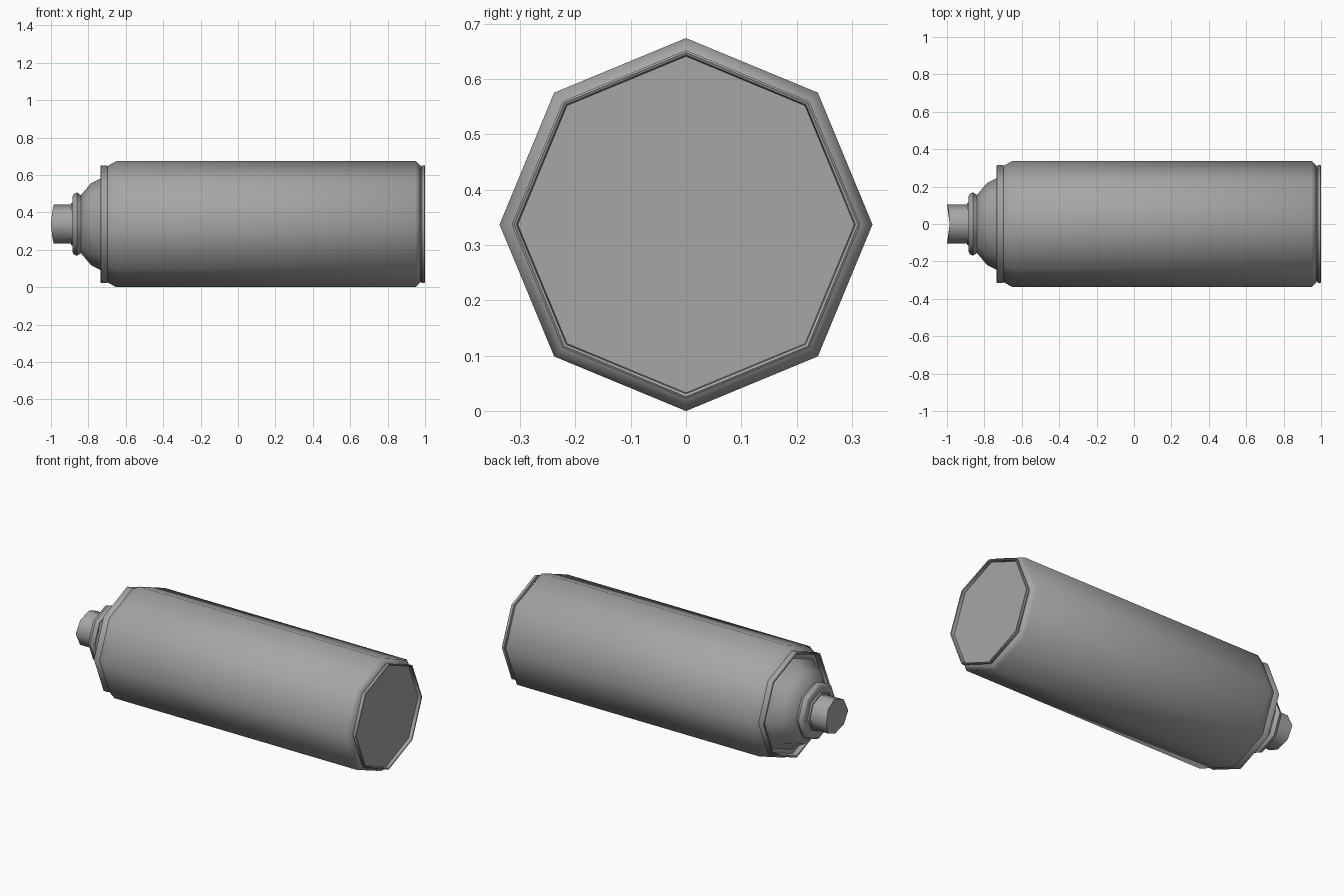
import bpy
import bmesh
from math import sin, cos, pi, radians

cube = bpy.data.objects.get("Cube")
if cube:
    bpy.data.objects.remove(cube, do_unlink=True)

SIDES = 8
AXIS_Z = 0.337

grey = bpy.data.materials.new("plain_grey")
grey.use_nodes = True
colour = (0.38, 0.38, 0.38, 1)
grey.diffuse_color = colour
grey.node_tree.nodes["Principled BSDF"].inputs["Base Color"].default_value = colour


def lathe(name, profile, shape=None):
    """Spin (x, radius) points about the long axis; radius 0 closes an end."""
    bm = bmesh.new()
    rings = []
    for x, r in profile:
        count = SIDES if r else 1
        ring = []
        for i in range(count):
            a = 2 * pi * i / SIDES
            y, z = r * sin(a), r * cos(a)
            ring.append(bm.verts.new((shape(x, y) if shape else x, y, z + AXIS_Z)))
        rings.append(ring)
    for a, b in zip(rings, rings[1:]):
        for i in range(SIDES):
            j = (i + 1) % SIDES
            quad = [a[i % len(a)], a[j % len(a)], b[j % len(b)], b[i % len(b)]]
            bm.faces.new(list(dict.fromkeys(quad)))
    bmesh.ops.recalc_face_normals(bm, faces=bm.faces)
    mesh = bpy.data.meshes.new(name)
    bm.to_mesh(mesh)
    bm.free()
    mesh.materials.append(grey)
    obj = bpy.data.objects.new(name, mesh)
    bpy.context.collection.objects.link(obj)
    bpy.ops.object.select_all(action="DESELECT")
    obj.select_set(True)
    bpy.context.view_layer.objects.active = obj
    bpy.ops.object.shade_smooth_by_angle(angle=radians(50))
    return obj


# Can body with tapered shoulders
lathe("can_body", [(-0.70, 0), (-0.70, 0.31), (-0.65, 0.337), (0.95, 0.337),
                   (0.975, 0.312), (0.975, 0)])

# Base rim around a recessed bottom plate
lathe("base_rim", [(0.96, 0), (0.96, 0.308), (0.98, 0.308), (0.983, 0.315),
                   (0.997, 0.315), (1.0, 0.311), (0.997, 0.306),
                   (0.978, 0.304), (0.978, 0)])

# Top rim, open toward the dome
lathe("top_rim", [(-0.69, 0), (-0.69, 0.308), (-0.705, 0.315), (-0.732, 0.315),
                  (-0.735, 0.311), (-0.732, 0.303), (-0.705, 0.298), (-0.705, 0)])

# Domed shoulder
lathe("dome", [(-0.69, 0), (-0.69, 0.285), (-0.735, 0.245), (-0.785, 0.22),
               (-0.84, 0.155), (-0.84, 0)])

# Valve collar
lathe("valve_collar", [(-0.83, 0), (-0.83, 0.15), (-0.843, 0.157), (-0.86, 0.169),
                       (-0.878, 0.162), (-0.884, 0.15), (-0.884, 0.115),
                       (-0.893, 0.112), (-0.893, 0)])


# Spray button with a finger groove across its end
def groove(x, y):
    return x + 0.015 * (1 - (y / 0.104) ** 2) if x < -0.99 else x


lathe("spray_button", [(-0.88, 0), (-0.88, 0.104), (-1.0, 0.104), (-1.0, 0)], groove)
